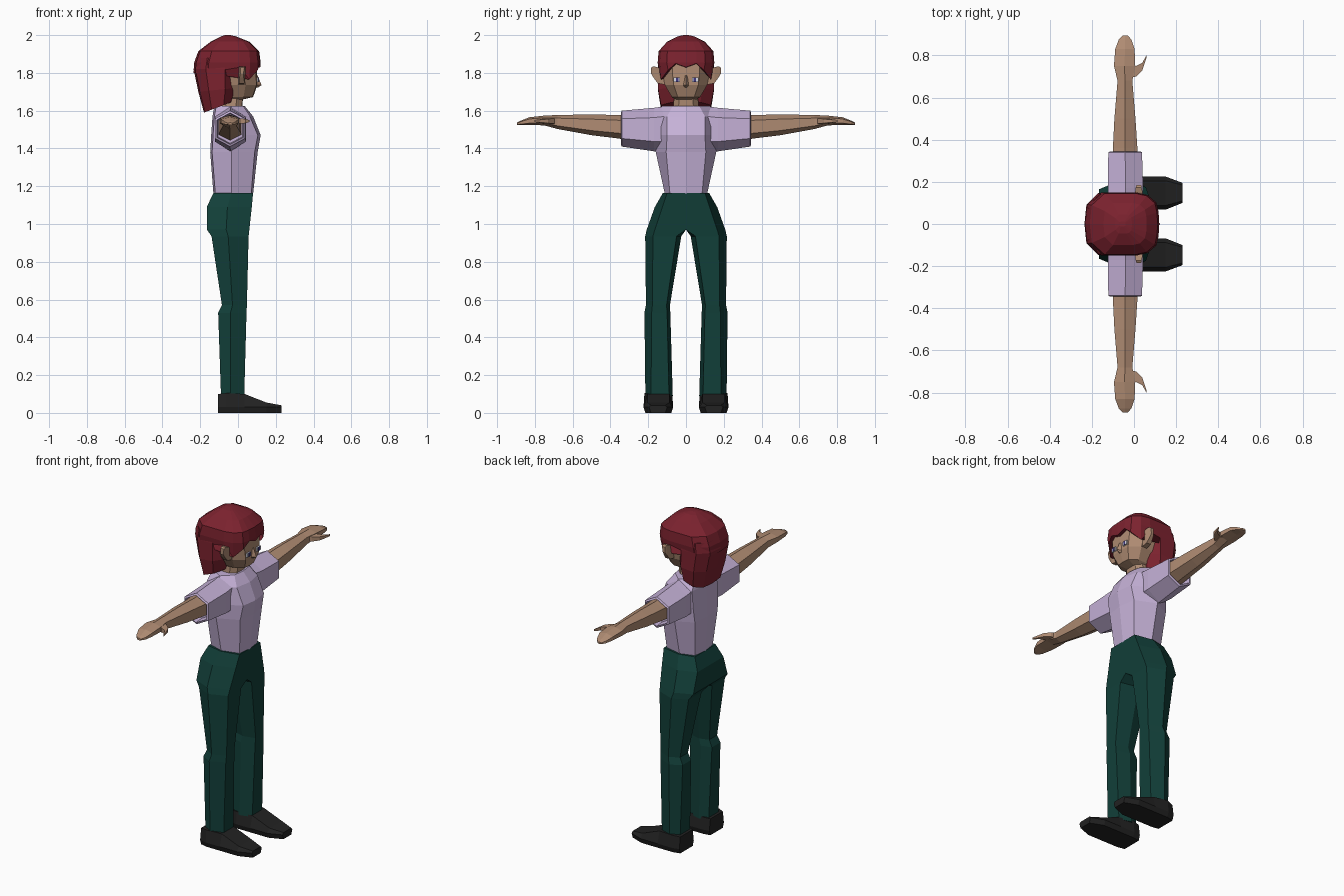
import bpy, bmesh, math


def material(name, rgb):
    m = bpy.data.materials.new(name)
    m.diffuse_color = (*rgb, 1)
    return m


SKIN = material("skin", (.43, .26, .17))
SHIRT = material("lilac_cloth", (.56, .44, .68))
HAIR = material("red_hair", (.20, .016, .028))
PANTS = material("green_cloth", (.006, .05, .041))
SHOE = material("black_leather", (.016, .016, .016))
WHITE = material("eye_white", (.75, .75, .85))
IRIS = material("iris_blue", (.05, .04, .22))


def loft(name, rings, mat, mirror=False, cap_end=True):
    """Skin a list of equal-length rings; mirrored parts are joined at y = 0."""
    bm = bmesh.new()
    vs = [[bm.verts.new(p) for p in r] for r in rings]
    n = len(rings[0])
    for a, b in zip(vs, vs[1:]):
        for i in range(n):
            j = (i + 1) % n
            bm.faces.new((a[i], a[j], b[j], b[i]))
    bm.faces.new(vs[0])
    if cap_end:
        bm.faces.new(vs[-1])
    bmesh.ops.recalc_face_normals(bm, faces=bm.faces)
    if mirror:
        inner = [f for f in bm.faces if all(abs(v.co.y) < 1e-4 for v in f.verts)]
        bmesh.ops.delete(bm, geom=inner, context='FACES')
    bmesh.ops.remove_doubles(bm, verts=bm.verts, dist=1e-5)
    me = bpy.data.meshes.new(name)
    bm.to_mesh(me)
    bm.free()
    me.materials.append(mat)
    ob = bpy.data.objects.new(name, me)
    bpy.context.collection.objects.link(ob)
    if mirror:
        mod = ob.modifiers.new("mirror", 'MIRROR')
        mod.use_axis = (False, True, False)
        mod.use_clip = True
    return ob


def section(z, xf, xb, w, slope=0.0):
    """Ten-sided horizontal section, z rising towards the front by slope."""
    d = xf - xb
    half = [(xf, 0), (xf - .02 * d, .58 * w), (xf - .28 * d, w),
            (xb + .28 * d, w), (xb + .04 * d, .62 * w), (xb, 0)]
    pts = half + [(x, -y) for x, y in half[-2:0:-1]]
    return [(x, y, z + slope * (x - xb)) for x, y in pts]


def hexagon(y, cx, cz, rx, rz):
    """Six-sided limb section in the xz plane with a vertex on top."""
    return [(cx + rx * sx, y, cz + rz * sz) for sx, sz in
            ((0, 1), (1, .55), (1, -.55), (0, -1), (-1, -.55), (-1, .55))]


def box(name, c, s, mat, mirror=False):
    x, y, z = c
    a, b, h = (v / 2 for v in s)
    rings = [[(x + k, y - b, z - h), (x + k, y + b, z - h),
              (x + k, y + b, z + h), (x + k, y - b, z + h)] for k in (-a, a)]
    return loft(name, rings, mat, mirror)


# Trousers: z, front x, back x, inner mid, inner edge, outer edge, outer mid
legs = [(1.165, .08, -.13, 0, 0, .10, .122),
        (1.09, .073, -.165, 0, 0, .125, .165),
        (.97, .06, -.165, 0, 0, .165, .208),
        (.935, .056, -.14, .025, .05, .175, .216),
        (.57, .047, -.085, .085, .103, .178, .212),
        (.53, .045, -.105, .083, .10, .182, .22),
        (.09, .033, -.09, .07, .09, .185, .215)]
loft("trousers", [[(f, c, z), (f, d, z), ((f + b) / 2 - .01, e, z),
                   (b, d, z), (b, c, z), ((f + b) / 2 - .01, a, z)]
                  for z, f, b, a, c, d, e in legs], PANTS, True)

# Shoes: x, inner y, outer y, top z, top-edge inset
shoes = [(-.105, .075, .215, .10, .01), (-.06, .068, .225, .105, .005),
         (.035, .068, .225, .10, .02), (.15, .068, .225, .055, .02),
         (.23, .10, .195, .04, .01)]
loft("shoe", [[(x, a + .01, 0), (x, a, .03), (x, a + i, h),
               (x, b - i, h), (x, b, .03), (x, b - .01, 0)]
              for x, a, b, h, i in shoes], SHOE, True)

# Shirt body: z, front x, front corner x/y, side y, back corner y, back x
body = [(1.16, .08, .07, .085, .112, .085, -.13),
        (1.38, .104, .088, .105, .16, .11, -.147),
        (1.47, .12, .105, .10, .17, .12, -.142),
        (1.57, .08, .062, .10, .17, .12, -.135),
        (1.625, .035, .025, .07, .125, .08, -.125)]
loft("shirt_body", [[(f, 0, z), (cx, cy, z), (-.035, s, z),
                     (b + .01, by, z), (b, 0, z)]
                    for z, f, cx, cy, s, by, b in body], SHIRT, True)

# Sleeves fold back inside at the cuff
loft("sleeve", [hexagon(.10, -.04, 1.505, .08, .12),
                hexagon(.17, -.04, 1.50, .083, .115),
                hexagon(.34, -.042, 1.505, .08, .095),
                hexagon(.345, -.042, 1.505, .07, .083),
                hexagon(.29, -.042, 1.505, .065, .078)], SHIRT, True)

# Arms and hands
loft("arm_and_hand", [hexagon(.27, -.042, 1.51, .062, .07),
                      hexagon(.36, -.042, 1.515, .058, .062),
                      hexagon(.50, -.043, 1.525, .05, .055),
                      hexagon(.68, -.043, 1.54, .035, .037),
                      hexagon(.75, -.045, 1.548, .05, .026),
                      hexagon(.83, -.043, 1.545, .046, .02),
                      hexagon(.875, -.042, 1.535, .03, .012),
                      hexagon(.894, -.042, 1.53, .012, .007)], SKIN, True)
thumb = [(-.03, .69, .76, .016), (.01, .70, .75, .014),
         (.04, .73, .765, .011), (.06, .79, .803, .005)]
loft("thumb", [[(x, a, 1.545 - h), (x, b, 1.545 - h),
                (x, b, 1.545 + h), (x, a, 1.545 + h)]
               for x, a, b, h in thumb], SKIN, True)

# Neck and head
loft("neck", [section(1.58, .02, -.10, .07), section(1.72, .03, -.09, .06)], SKIN)
loft("head", [section(1.645, .02, -.09, .045, .12), section(1.672, .08, -.10, .075),
              section(1.735, .102, -.12, .112), section(1.80, .10, -.14, .125),
              section(1.88, .098, -.15, .125), section(1.92, .06, -.10, .08)], SKIN)
loft("nose", [[(.095, -.010, 1.785), (.095, .010, 1.785), (.105, 0, 1.785)],
              [(.095, -.018, 1.735), (.095, .018, 1.735), (.125, 0, 1.735)],
              [(.095, -.010, 1.725), (.095, .010, 1.725), (.105, 0, 1.722)]], SKIN)
loft("ear", [[(x0, y, a), (x1, y, a), (x1 + .006, y, b), (x0, y, b)]
             for y, x0, x1, a, b in ((.10, .0, .035, 1.735, 1.80),
                                     (.15, .005, .035, 1.745, 1.83),
                                     (.172, .008, .03, 1.775, 1.835),
                                     (.184, .012, .028, 1.795, 1.828))], SKIN, True)
box("eye", (.104, .048, 1.763), (.008, .034, .024), WHITE, True)
box("iris", (.106, .046, 1.763), (.008, .014, .024), IRIS, True)

# Hair cap with a parted fringe: lower rim heights from the front round to the back
rim = [(.118, 0, 1.83), (.116, .055, 1.85), (.105, .095, 1.815), (.06, .132, 1.765),
       (.01, .145, 1.83), (-.16, .145, 1.80), (-.225, .09, 1.80), (-.235, 0, 1.80)]


def crown(z, xf, xb, w):
    """Ring with the same layout as the fringe rim."""
    d = xf - xb
    return [(xf, 0, z), (xf - .01 * d, .38 * w, z), (xf - .04 * d, .68 * w, z),
            (xf - .16 * d, .92 * w, z), (xf - .32 * d, w, z), (xb + .22 * d, w, z),
            (xb + .03 * d, .62 * w, z), (xb, 0, z)]


loft("hair_cap", [rim, crown(1.855, .12, -.232, .15), crown(1.915, .112, -.21, .145),
                  crown(1.965, .06, -.145, .10), crown(1.993, -.01, -.09, .045),
                  crown(2.0, -.04, -.07, .012)], HAIR, True)

# Long hair down the back of the neck
loft("back_hair", [section(1.59, -.035, -.18, .132, .38),
                   section(1.70, -.012, -.21, .148, .1),
                   section(1.82, -.005, -.235, .147),
                   section(1.88, -.01, -.222, .142)], HAIR)
